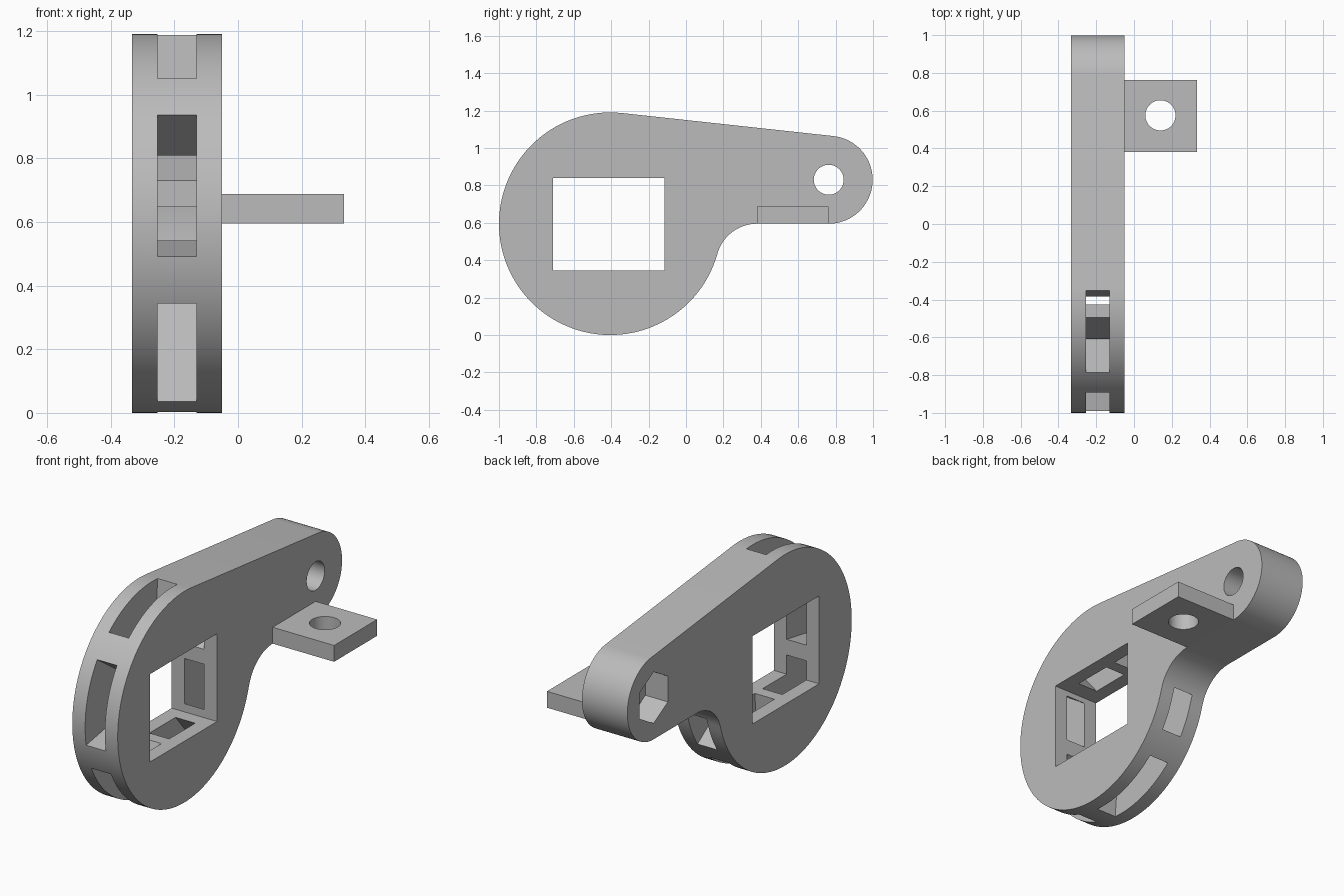
import bpy, bmesh
from math import sin, cos, radians
from mathutils import Vector

cube = bpy.data.objects.get("Cube")
if cube:
    bpy.data.objects.remove(cube, do_unlink=True)

grey = bpy.data.materials.new("plain grey")
grey.use_nodes = True
COLOUR = (0.5, 0.5, 0.5, 1)
grey.diffuse_color = COLOUR
grey.node_tree.nodes["Principled BSDF"].inputs["Base Color"].default_value = COLOUR

LEFT, RIGHT = -0.333, -0.05          # plate faces along x
DISC, DISC_R = (-0.405, 0.595), 0.595
ARM, ARM_R = (0.763, 0.83), 0.235
FILLET, FILLET_R = (0.38, 0.375), 0.22


def arc(centre, r, start, end, steps):
    """Points on an arc, angles in degrees."""
    angles = [radians(start + (end - start) * i / steps) for i in range(steps + 1)]
    return [(centre[0] + r * cos(a), centre[1] + r * sin(a)) for a in angles]


def prism(name, outline, low, high, axis="x"):
    """Extrude a closed outline along x (outline in y, z) or z (outline in x, y)."""
    place = (lambda p: (low, *p)) if axis == "x" else (lambda p: (*p, low))
    shift = Vector((high - low, 0, 0) if axis == "x" else (0, 0, high - low))
    bm = bmesh.new()
    face = bm.faces.new([bm.verts.new(place(p)) for p in outline])
    top = bmesh.ops.extrude_face_region(bm, geom=[face])["geom"]
    bmesh.ops.translate(bm, vec=shift, verts=[v for v in top if isinstance(v, bmesh.types.BMVert)])
    bmesh.ops.recalc_face_normals(bm, faces=bm.faces)
    mesh = bpy.data.meshes.new(name)
    bm.to_mesh(mesh)
    bm.free()
    mesh.materials.append(grey)
    obj = bpy.data.objects.new(name, mesh)
    bpy.context.collection.objects.link(obj)
    return obj


def activate(obj):
    bpy.ops.object.select_all(action="DESELECT")
    obj.select_set(True)
    bpy.context.view_layer.objects.active = obj


def cut(obj, cutter):
    activate(obj)
    mod = obj.modifiers.new("cut", "BOOLEAN")
    mod.operation, mod.solver, mod.object = "DIFFERENCE", "EXACT", cutter
    bpy.ops.object.modifier_apply(modifier=mod.name)
    bpy.data.objects.remove(cutter, do_unlink=True)


def rectangle(a0, a1, b0, b1):
    return [(a0, b0), (a1, b0), (a1, b1), (a0, b1)]


# Plate: large disc running into a tapered arm, with a fillet underneath
outline = (arc(DISC, DISC_R, 83.8, 344.3, 80)
           + arc(FILLET, FILLET_R, 164.3, 90, 20)[1:]
           + arc(ARM, ARM_R, -90, 83.8, 48))
plate = prism("clamp_plate", outline, LEFT, RIGHT)

# Square opening
cut(plate, prism("square_cutter", rectangle(-0.71, -0.115, 0.345, 0.84), -0.5, 0.2))

# Six radial strap slots from the opening out to the rim
for i in range(6):
    start = 25 + 60 * i
    wedge = [DISC] + arc(DISC, DISC_R + 0.004, start, start + 45, 16)
    cut(plate, prism("slot_cutter", wedge, -0.253, -0.13))

# Bolt hole and hexagonal nut pocket at the arm end
cut(plate, prism("bolt_cutter", arc(ARM, 0.08, 0, 352.5, 47), -0.5, 0.2))
cut(plate, prism("nut_cutter", arc(ARM, 0.145, 30, 330, 5), -0.5, LEFT + 0.14))

# Side tab with a vertical hole
tab = prism("side_tab", rectangle(RIGHT, 0.333, 0.38, 0.763), 0.595, 0.687, "z")
cut(tab, prism("tab_hole_cutter", arc((0.14, 0.575), 0.08, 0, 352.5, 47), 0.4, 0.9, "z"))

for part in (plate, tab):
    activate(part)
    bpy.ops.object.shade_smooth_by_angle(angle=radians(30))
